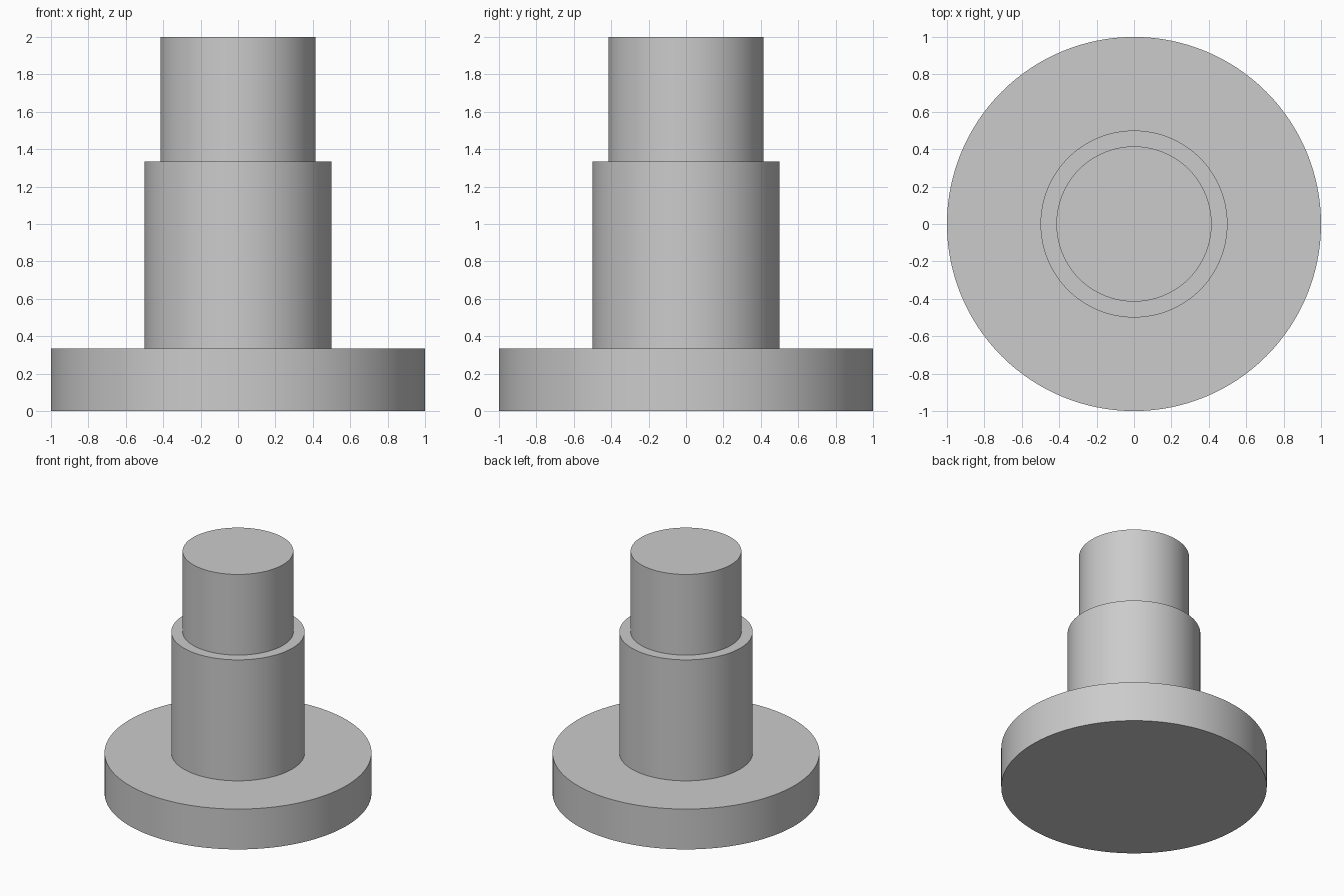
import bpy
import bmesh
from math import cos, sin, tau, radians

cube = bpy.data.objects.get("Cube")
if cube:
    bpy.data.objects.remove(cube, do_unlink=True)

SIDES = 128

# Plain grey material
grey = bpy.data.materials.new("plain grey")
grey.use_nodes = True
colour = (0.6, 0.6, 0.6, 1)
grey.diffuse_color = colour
grey.node_tree.nodes["Principled BSDF"].inputs["Base Color"].default_value = colour


def lathe(name, profile):
    """Turn a (radius, height) profile about z, capping both ends."""
    bm = bmesh.new()
    rings = [[bm.verts.new((r * cos(tau * i / SIDES), r * sin(tau * i / SIDES), z))
              for i in range(SIDES)] for r, z in profile]
    for low, high in zip(rings, rings[1:]):
        for i in range(SIDES):
            j = (i + 1) % SIDES
            bm.faces.new((low[i], low[j], high[j], high[i]))
    bm.faces.new(rings[0][::-1])
    bm.faces.new(rings[-1])
    mesh = bpy.data.meshes.new(name)
    bm.to_mesh(mesh)
    bm.free()
    mesh.materials.append(grey)
    obj = bpy.data.objects.new(name, mesh)
    bpy.context.collection.objects.link(obj)
    bpy.ops.object.select_all(action='DESELECT')
    obj.select_set(True)
    bpy.context.view_layer.objects.active = obj
    bpy.ops.object.shade_smooth_by_angle(angle=radians(30))
    return obj


# Stepped pin: wide flange, thick shank, narrower tip
FLANGE_R, SHANK_R, TIP_R = 1.0, 0.5, 0.415
FLANGE_TOP, SHANK_TOP, TIP_TOP = 1 / 3, 4 / 3, 2.0
lathe("stepped_pin", [
    (FLANGE_R, 0), (FLANGE_R, FLANGE_TOP),
    (SHANK_R, FLANGE_TOP), (SHANK_R, SHANK_TOP),
    (TIP_R, SHANK_TOP), (TIP_R, TIP_TOP),
])
